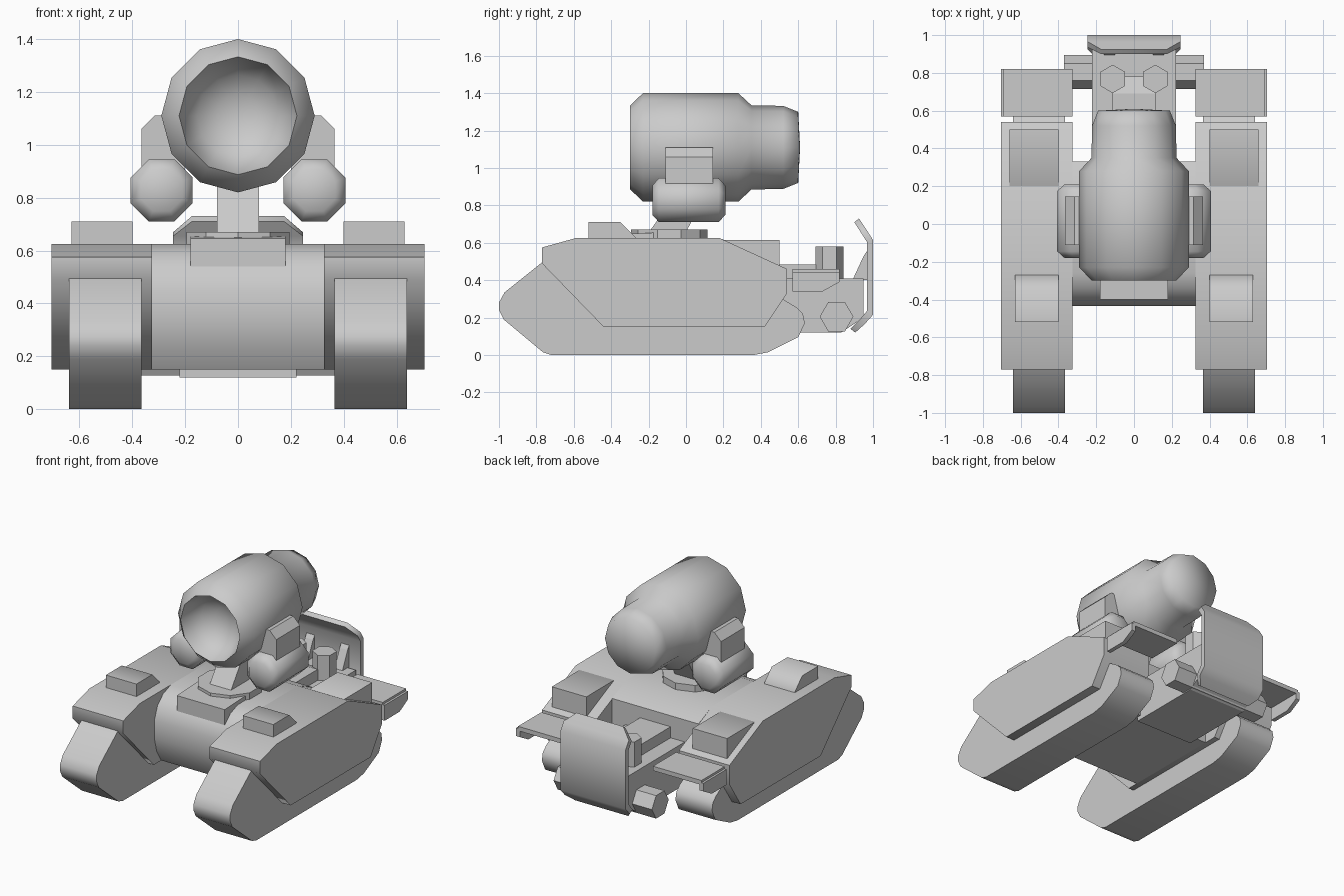
import bpy, bmesh, math
from math import sin, cos, pi, radians

cube = bpy.data.objects.get("Cube")
if cube:
    bpy.data.objects.remove(cube, do_unlink=True)

GREY = (0.6, 0.6, 0.6, 1)
mat = bpy.data.materials.new("plain_grey")
mat.use_nodes = True
mat.diffuse_color = GREY
mat.node_tree.nodes["Principled BSDF"].inputs["Base Color"].default_value = GREY


def finish(name, bm, angle):
    """Turn a bmesh into a named, shaded object."""
    bmesh.ops.recalc_face_normals(bm, faces=bm.faces)
    mesh = bpy.data.meshes.new(name)
    bm.to_mesh(mesh)
    bm.free()
    mesh.materials.append(mat)
    ob = bpy.data.objects.new(name, mesh)
    bpy.context.collection.objects.link(ob)
    bpy.ops.object.select_all(action='DESELECT')
    ob.select_set(True)
    bpy.context.view_layer.objects.active = ob
    if angle:
        bpy.ops.object.shade_smooth_by_angle(angle=radians(angle))
    return ob


def prism(name, profile, lo, hi, axis='x', angle=50):
    """Extrude a flat profile along an axis from lo to hi."""
    place = {'x': lambda t, a, b: (t, a, b),
             'y': lambda t, a, b: (a, t, b),
             'z': lambda t, a, b: (a, b, t)}[axis]
    bm = bmesh.new()
    rings = [[bm.verts.new(place(t, a, b)) for a, b in profile] for t in (lo, hi)]
    n = len(profile)
    for ring in rings:
        bm.faces.new(ring)
    for i in range(n):
        j = (i + 1) % n
        bm.faces.new((rings[0][i], rings[0][j], rings[1][j], rings[1][i]))
    return finish(name, bm, angle)


def lathe(name, profile, sides, x, z, turn=0.0, angle=60):
    """Spin (y, radius) points around an axis parallel to y."""
    bm = bmesh.new()
    rings = []
    for y, r in profile:
        if r == 0:
            rings.append([bm.verts.new((x, y, z))] * sides)
        else:
            steps = [2 * pi * (i + turn) / sides for i in range(sides)]
            rings.append([bm.verts.new((x + r * cos(a), y, z + r * sin(a))) for a in steps])
    for p, q in zip(rings, rings[1:]):
        for i in range(sides):
            j = (i + 1) % sides
            corners = list(dict.fromkeys((p[i], p[j], q[j], q[i])))
            bm.faces.new(corners)
    return finish(name, bm, angle)


def polygon(sides, r, a=0, b=0, turn=0.0):
    return [(a + r * cos(2 * pi * (i + turn) / sides),
             b + r * sin(2 * pi * (i + turn) / sides)) for i in range(sides)]


def rect(a0, a1, b0, b1):
    return [(a0, b0), (a1, b0), (a1, b1), (a0, b1)]


# profiles of the running gear and armour, as (y, z)
TRACK = [(-.72, 0), (.36, 0), (.44, .015), (.6, .095), (.635, .17), (.625, .22),
         (.59, .255), (.5, .31), (.2, .45), (-.72, .52), (-.77, .495), (-.97, .335),
         (-1, .28), (-1, .24), (-.975, .19), (-.765, .015)]
POD = [(-.44, .15), (.42, .15), (.54, .33), (.54, .46), (.18, .625), (-.59, .625),
       (-.77, .575), (-.77, .49)]
HULL = [(-.36, .15), (.33, .15), (.33, .56), (.18, .625), (-.26, .625), (-.34, .595),
        (-.4, .54), (-.435, .45), (-.435, .33), (-.41, .23)]
FRONT_BOX = [(-.52, .58), (-.27, .6), (-.27, .63), (-.35, .71), (-.52, .71)]
REAR_BOX = [(.18, .6), (.5, .45), (.5, .615), (.2, .615)]

for side, s in (("left", 1), ("right", -1)):
    def pair(part, profile, x0, x1, **kw):
        return prism(f"{side}_{part}", profile, s * x0, s * x1, **kw)
    pair("track", TRACK, .365, .64)
    pair("track_pod", POD, .325, .705)
    pair("front_box", FRONT_BOX, .4, .63)
    pair("rear_box", REAR_BOX, .4, .66)
    # rear mudguard: flat plate with a folded outer lip
    pair("mudguard_top", rect(.57, .82, .43, .46), .325, .69)
    pair("mudguard_lip", [(.57, .34), (.73, .34), (.82, .39), (.82, .445), (.57, .445)], .675, .705)
    # stack and bracket on the tail
    prism(f"{side}_stack", polygon(6, .075, s * .113, .768, .5), .38, .58, 'z', 0)
    pair("shield_bracket", [(.89, .4), (.97, .4), (.97, .56), (.95, .53)], .1, .16, angle=0)
    # pod and block beside the barrel
    lathe(f"{side}_side_tube", [(-.18, 0), (-.18, .085), (-.145, .127), (.175, .127),
                                (.21, .085), (.21, 0)], 8, s * .289, .828, .5)
    prism(f"{side}_side_block", [(s * .2, .85), (s * .365, .85), (s * .365, 1.06),
                                 (s * .315, 1.11), (s * .2, 1.11)], -.11, .145, 'y', 0)

# central body and tail
prism("hull", HULL, -.325, .325)
prism("hull_front_box", [(-.4, .52), (-.15, .52), (-.15, .655), (-.4, .645)], -.18, .18, angle=0)
prism("tail", [(.3, .12), (.83, .12), (.95, .2), (.95, .41), (.3, .41)], -.222, .222, angle=0)
prism("tail_deck", [(.3, .4), (.78, .4), (.78, .45), (.69, .485), (.3, .485)], -.115, .115, angle=0)
prism("tail_axle", polygon(6, .09, .805, .205), -.37, .37, angle=0)

# rear shield: bent strip with its four corners clipped
OUTER = [(.925, .73), (.965, .67), (1, .615), (1, .215), (.955, .165), (.905, .12)]
INNER = [(.9, .71), (.935, .655), (.967, .605), (.967, .235), (.925, .185), (.88, .14)]
HALF = [.175, .245, .245, .245, .245, .2]
bm = bmesh.new()
grid = [[bm.verts.new((s * w, y, z)) for (y, z), w in zip(line, HALF)]
        for line, s in ((OUTER, -1), (OUTER, 1), (INNER, 1), (INNER, -1))]
for k in range(4):
    a, b = grid[k], grid[(k + 1) % 4]
    for i in range(len(HALF) - 1):
        bm.faces.new((a[i], b[i], b[i + 1], a[i + 1]))
for i in (0, -1):
    bm.faces.new([line[i] for line in grid])
finish("rear_shield", bm, 50)

# turret ring, leaning post and barrel
prism("turret_ring", polygon(10, .205, 0, -.09, .5), .6, .67, 'z', 30)
prism("barrel_post", [(-.21, .64), (-.01, .64), (.12, .88), (-.04, .88)], -.08, .08, angle=0)
lathe("barrel", [(-.12, 0), (-.13, .08), (-.17, .155), (-.23, .2), (-.3, .223),
                 (-.23, .29), (.28, .29), (.35, .225), (.52, .222), (.6, .19), (.61, 0)],
      12, 0, 1.11, 0, 75)
